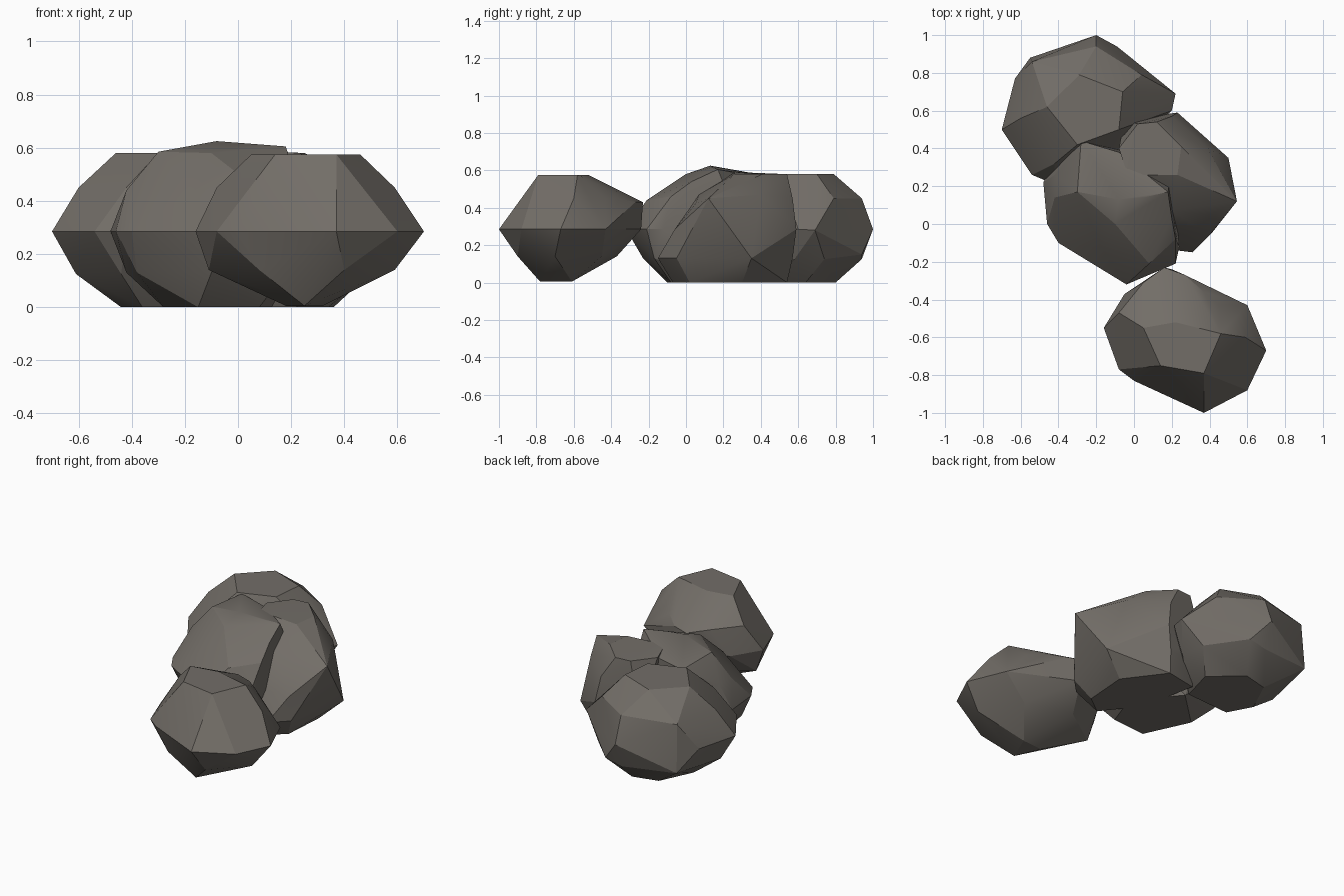
import bpy, bmesh, math

stone = bpy.data.materials.new("warm_grey_stone")
stone.diffuse_color = (0.17, 0.155, 0.137, 1)


def boulder(name, crown, shoulder, belt, skirt, base):
    """Faceted rock: hull of rings; each ring is (height, [(x, y) or (x, y, z)])."""
    bm = bmesh.new()
    for height, pts in (crown, shoulder, belt, skirt, base):
        for p in pts:
            bm.verts.new((p[0], p[1], p[2] if len(p) == 3 else height))
    bmesh.ops.convex_hull(bm, input=bm.verts)
    loose = [v for v in bm.verts if not v.link_faces]
    bmesh.ops.delete(bm, geom=loose, context='VERTS')
    # merge nearly flat triangles into larger facets
    bmesh.ops.dissolve_limit(bm, angle_limit=math.radians(4),
                             verts=bm.verts, edges=bm.edges)
    bmesh.ops.recalc_face_normals(bm, faces=bm.faces)
    mesh = bpy.data.meshes.new(name)
    bm.to_mesh(mesh)
    bm.free()
    mesh.materials.append(stone)
    ob = bpy.data.objects.new(name, mesh)
    bpy.context.collection.objects.link(ob)
    bpy.context.view_layer.objects.active = ob
    ob.select_set(True)
    bpy.ops.object.shade_smooth_by_angle(angle=math.radians(20))
    ob.select_set(False)


# Front boulder, standing slightly apart
boulder("front_boulder",
        (0.575, [(0.05, -0.55), (0.14, -0.75), (0.37, -0.79), (0.46, -0.58), (0.22, -0.52)]),
        (0.45, [(-0.08, -0.47), (0.05, -0.31), (0.16, -0.23, 0.43), (0.27, -0.27, 0.43),
                (0.37, -0.36), (0.45, -0.43), (0.59, -0.60)]),
        (0.285, [(-0.16, -0.55), (-0.05, -0.37), (0.37, -0.35), (0.60, -0.43), (0.70, -0.67),
                 (0.60, -0.88), (0.37, -1.0), (0.13, -0.89), (0.0, -0.83), (-0.08, -0.77),
                 (0.2, -0.24)]),
        (0.14, [(-0.11, -0.55), (0.08, -0.82), (0.40, -0.90), (0.59, -0.7), (0.45, -0.45),
                (0.15, -0.37)]),
        (0.005, [(0.25, -0.78), (0.18, -0.62), (0.32, -0.61)]))

# Tall middle boulder
boulder("middle_boulder",
        (0.59, [(-0.28, 0.44, 0.57), (-0.08, 0.38, 0.565), (-0.30, 0.17, 0.585),
                (-0.08, 0.13, 0.625), (0.05, 0.14, 0.615), (0.18, 0.17, 0.605),
                (-0.1, 0.0, 0.58)]),
        (0.44, [(-0.42, 0.14), (-0.42, 0.26), (-0.17, -0.13), (0.08, -0.21),
                (0.22, -0.08, 0.46), (0.20, 0.03, 0.54), (0.20, 0.20)]),
        (0.285, [(-0.48, 0.22), (-0.46, 0.0), (-0.40, -0.10), (-0.04, -0.32), (0.22, -0.21),
                 (0.24, -0.12), (0.2, 0.3), (-0.4, 0.4)]),
        (0.13, [(-0.38, -0.02), (-0.10, -0.23), (0.18, -0.17), (-0.42, 0.22)]),
        (0.0, [(-0.15, -0.10), (0.08, -0.08), (0.16, 0.15), (-0.05, 0.4), (-0.28, 0.18)]))

# Right boulder, pushed into the middle one
boulder("right_boulder",
        (0.58, [(-0.08, 0.40), (0.02, 0.53), (0.12, 0.54), (0.25, 0.41), (0.23, 0.26),
                (-0.04, 0.28, 0.59), (0.05, 0.26, 0.59)]),
        (0.45, [(0.20, 0.57), (0.39, 0.40, 0.47), (0.545, 0.12), (0.40, 0.05, 0.42),
                (0.20, 0.07, 0.47)]),
        (0.285, [(0.23, 0.59), (0.45, 0.36), (0.40, -0.06), (0.16, -0.05), (-0.05, 0.55)]),
        (0.13, [(0.31, -0.15), (0.23, -0.14), (0.41, -0.05), (0.50, 0.35), (0.40, 0.41),
                (0.2, 0.57), (0.02, 0.55)]),
        (0.0, [(0.22, -0.07), (0.34, 0.02), (0.36, 0.3), (0.18, 0.54), (-0.02, 0.50),
               (0.05, 0.15)]))

# Back boulder
boulder("back_boulder",
        (0.58, [(-0.46, 0.62), (-0.29, 0.79), (-0.06, 0.70), (-0.08, 0.50), (-0.30, 0.42)]),
        (0.45, [(-0.60, 0.56), (-0.54, 0.86), (-0.20, 0.94), (0.04, 0.79), (-0.42, 0.32)]),
        (0.285, [(-0.70, 0.50), (-0.63, 0.77), (-0.55, 0.88, 0.15), (-0.46, 0.89),
                 (-0.20, 1.0), (-0.09, 0.94, 0.15), (0.0, 0.84), (0.22, 0.69, 0.28),
                 (0.20, 0.60), (0.02, 0.42), (-0.42, 0.21), (-0.54, 0.26)]),
        (0.125, [(-0.61, 0.52), (-0.2, 0.94), (0.10, 0.74), (0.12, 0.58), (-0.44, 0.3)]),
        (0.0, [(-0.44, 0.55), (-0.34, 0.76), (-0.18, 0.80), (0.0, 0.64), (-0.06, 0.42),
               (-0.36, 0.40)]))
